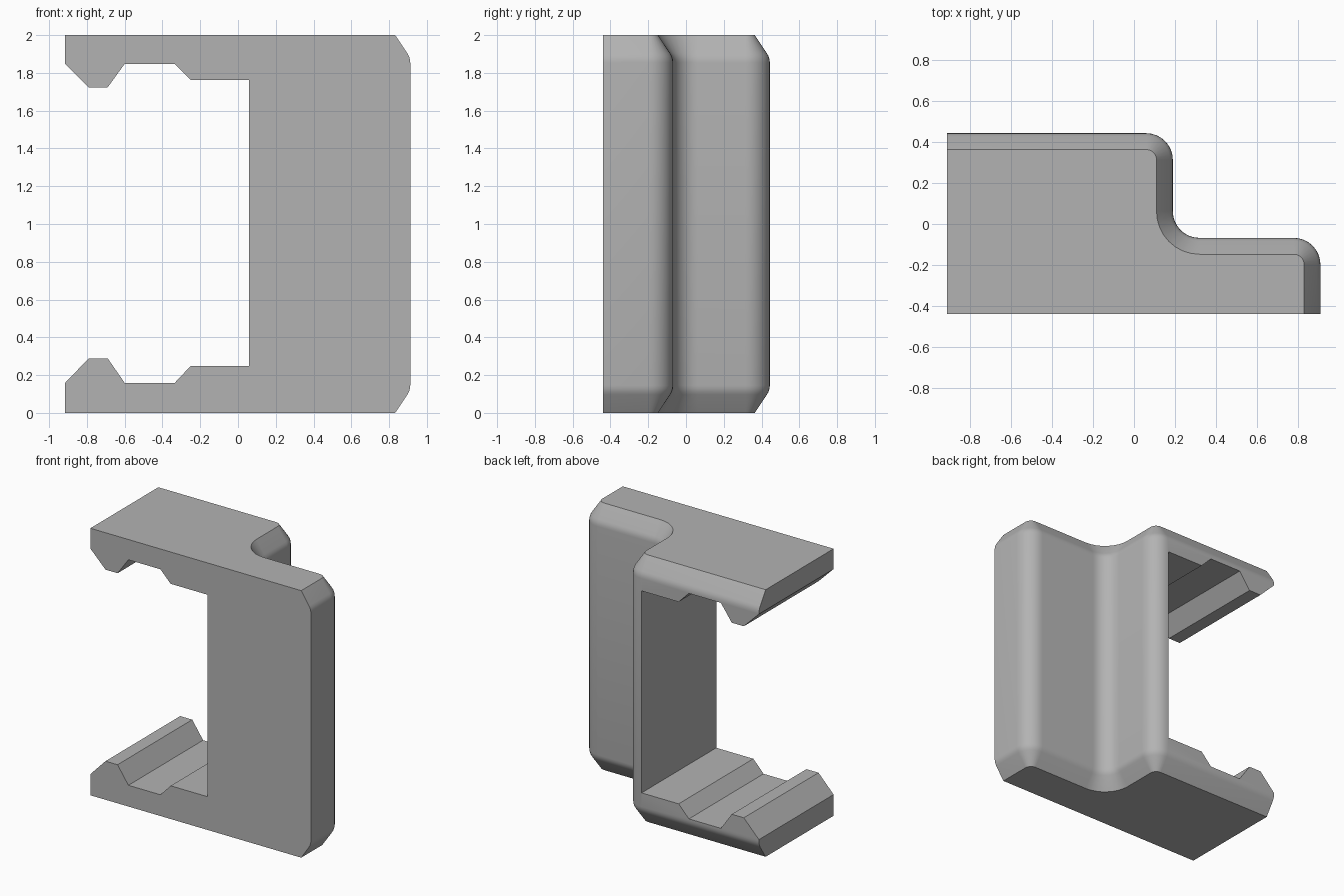
import bpy, bmesh
from math import cos, sin, radians

cube = bpy.data.objects.get("Cube")
if cube:
    bpy.data.objects.remove(cube)

grey = bpy.data.materials.new("plain grey")
grey.use_nodes = True
grey.diffuse_color = (0.45, 0.45, 0.45, 1)
grey.node_tree.nodes["Principled BSDF"].inputs["Base Color"].default_value = (0.45, 0.45, 0.45, 1)

LEFT, RIGHT, FRONT, BACK = -0.915, 0.912, -0.44, 0.444
STEP_X, STEP_Y, R = 0.19, -0.068, 0.13


def arc(cx, cy, r, start, end, n=8):
    return [(cx + r * cos(radians(start + (end - start) * i / n)),
             cy + r * sin(radians(start + (end - start) * i / n))) for i in range(n + 1)]


def outline(d):
    """Stepped plan with rounded corners, its back and left sides inset by d."""
    return ([(LEFT, FRONT), (RIGHT - d, FRONT)]
            + arc(RIGHT - R, STEP_Y - R, R - d, 0, 90)
            + arc(STEP_X + R, STEP_Y + R, R + d, 270, 180)
            + arc(STEP_X - R, BACK - R, R - d, 0, 90)
            + [(LEFT, BACK - d)])


def loft(name, loops):
    """Closed solid through matching loops of 3D points."""
    bm = bmesh.new()
    rings = [[bm.verts.new(p) for p in loop] for loop in loops]
    n = len(rings[0])
    for a, b in zip(rings, rings[1:]):
        for i in range(n):
            j = (i + 1) % n
            bm.faces.new((a[i], a[j], b[j], b[i]))
    bm.faces.new(rings[0][::-1])
    bm.faces.new(rings[-1])
    bmesh.ops.recalc_face_normals(bm, faces=bm.faces)
    mesh = bpy.data.meshes.new(name)
    bm.to_mesh(mesh)
    bm.free()
    mesh.materials.append(grey)
    obj = bpy.data.objects.new(name, mesh)
    bpy.context.collection.objects.link(obj)
    return obj


# Stepped body: chamfer inset at each depth from the top and bottom
edge = [(0, 0.08), (0.097, 0.015), (0.112, 0.007), (0.128, 0.002), (0.145, 0)]
levels = edge + [(2 - z, d) for z, d in reversed(edge)]
body = loft("clip_body", [[(x, y, z) for x, y in outline(d)] for z, d in levels])

# Ribbed slot, open to the right side and cut from front to back
lower = [(-0.79, 0.289), (-0.69, 0.289), (-0.6, 0.159), (-0.335, 0.159),
         (-0.25, 0.249), (0.057, 0.249)]
lower = [(-1.015, 0.055), (LEFT, 0.159)] + lower
upper = [(x, 2 - 0.957 * z) for x, z in reversed(lower)]
slot = loft("slot_cutter", [[(x, y, z) for x, z in lower + upper] for y in (-0.6, 0.6)])
slot.hide_render = True

cut = body.modifiers.new("slot", 'BOOLEAN')
cut.object = slot
cut.operation = 'DIFFERENCE'
cut.solver = 'EXACT'
bpy.ops.object.select_all(action='DESELECT')
bpy.context.view_layer.objects.active = body
body.select_set(True)
bpy.ops.object.modifier_apply(modifier="slot")
bpy.data.objects.remove(slot)
bpy.ops.object.shade_smooth_by_angle(angle=radians(30))
